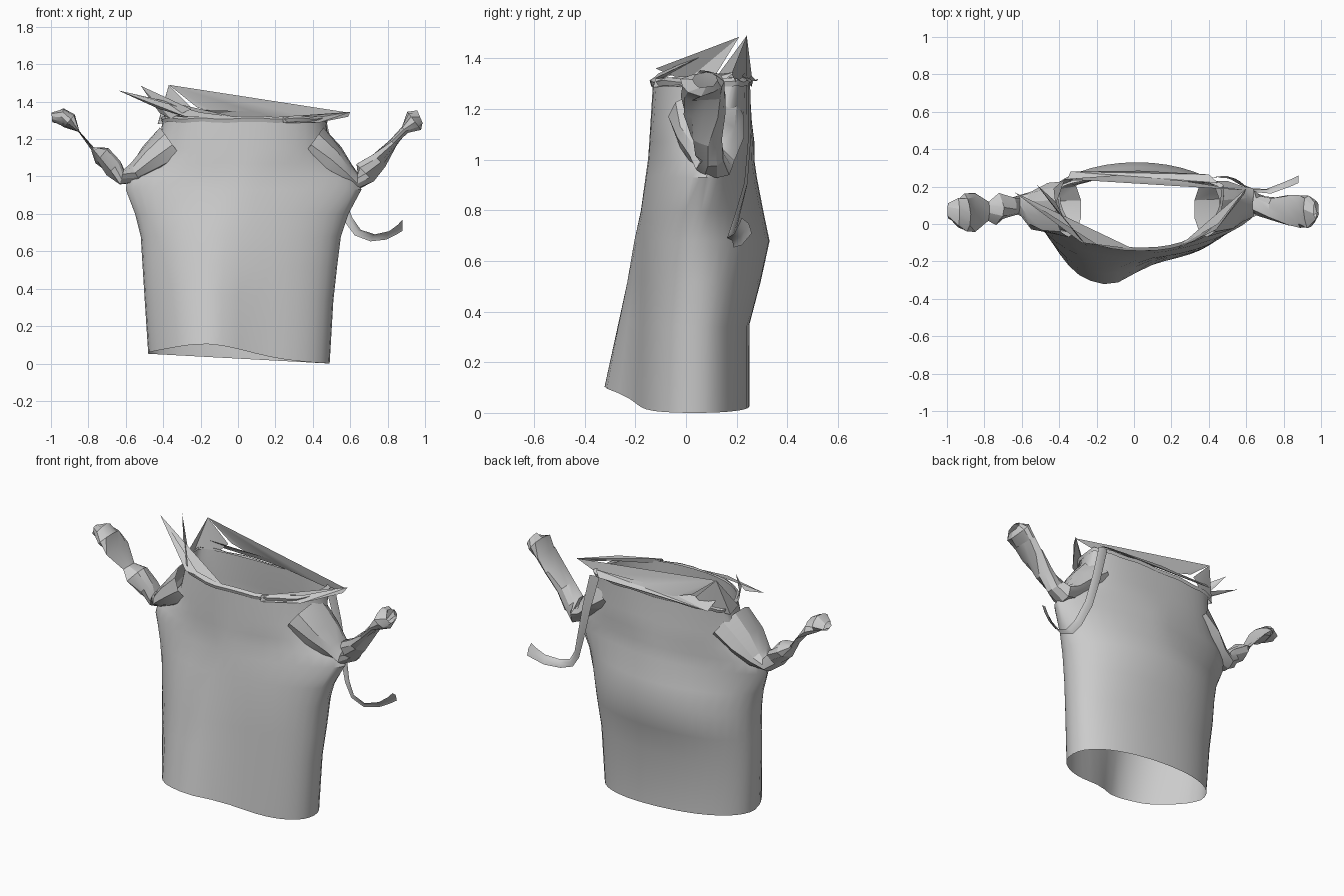
import bpy, math, random
from mathutils import Vector
random.seed(4)


def make(name, verts, faces, angle=35):
    me = bpy.data.meshes.new(name)
    me.from_pydata([tuple(v) for v in verts], [], faces)
    me.update()
    ob = bpy.data.objects.new(name, me)
    bpy.context.collection.objects.link(ob)
    bpy.ops.object.select_all(action='DESELECT')
    ob.select_set(True)
    bpy.context.view_layer.objects.active = ob
    bpy.ops.object.shade_smooth_by_angle(angle=math.radians(angle))
    return ob


def loft(name, rings, closed=True, angle=35):
    n = len(rings[0])
    m = n if closed else n - 1
    faces = [(k * n + i, k * n + (i + 1) % n, (k + 1) * n + (i + 1) % n, (k + 1) * n + i)
             for k in range(len(rings) - 1) for i in range(m)]
    return make(name, [v for r in rings for v in r], faces, angle)


def spow(v, p):
    return math.copysign(abs(v) ** p, v)


# Body: open cloth tube.  z, x left, x right, y front, y back, y of side seams, squareness
BODY = [
    (0.03, -0.48, 0.49, -0.20, 0.25, 0.03, 2.2),
    (0.35, -0.50, 0.51, -0.19, 0.25, 0.04, 2.2),
    (0.52, -0.51, 0.53, -0.185, 0.295, 0.05, 2.1),
    (0.68, -0.52, 0.55, -0.18, 0.33, 0.05, 2.0),
    (0.80, -0.55, 0.59, -0.17, 0.305, 0.06, 1.8),
    (0.93, -0.60, 0.66, -0.16, 0.28, 0.08, 1.6),
    (1.00, -0.59, 0.63, -0.15, 0.27, 0.10, 1.6),
    (1.07, -0.49, 0.55, -0.145, 0.27, 0.12, 1.9),
    (1.15, -0.43, 0.49, -0.14, 0.26, 0.14, 2.2),
    (1.31, -0.40, 0.47, -0.13, 0.25, 0.18, 2.3),
]


def body_ring(z, xl, xr, yf, yb, yc, e, n=40):
    ring = []
    low = max(0, 1 - z / 0.9)
    hem = max(0, 1 - z / 0.5)
    for i in range(n):
        a = 2 * math.pi * i / n
        c, s = spow(math.cos(a), 2 / e), spow(math.sin(a), 2 / e)
        x = (xl + xr) / 2 + (xr - xl) / 2 * c
        y = yc + (yb - yc if s > 0 else yc - yf) * s
        front = max(0, -s)
        dist = (x + 0.16) / (0.26 if x < -0.16 else 0.19)
        bulge = math.exp(-dist ** 4 if x < -0.16 else -dist ** 2)
        y -= 0.14 * low * bulge * front ** 0.6
        dz = 0.075 * math.exp(-((x + 0.17) / 0.3) ** 2) * front ** 0.7 - 0.028 * x / 0.49
        ring.append((x, y, z + hem * dz))
    return ring


body = loft("shirt_body", [body_ring(*r) for r in BODY])
low = min(v.co.z for v in body.data.vertices)
for v in body.data.vertices:
    v.co.z -= low * max(0, 1 - v.co.z)


# Crumpled sleeves.  x, y, z, half width in y, half thickness
RIGHT = [(0.39, 0.08, 1.17, 0.15, 0.12), (0.50, 0.09, 1.09, 0.14, 0.09),
         (0.58, 0.11, 1.02, 0.11, 0.06),
         (0.64, 0.12, 0.98, 0.08, 0.05), (0.68, 0.10, 1.02, 0.06, 0.07),
         (0.75, 0.08, 1.09, 0.06, 0.05), (0.83, 0.08, 1.18, 0.10, 0.025),
         (0.89, 0.07, 1.25, 0.10, 0.025), (0.94, 0.07, 1.30, 0.10, 0.06),
         (0.975, 0.07, 1.315, 0.05, 0.04)]
LEFT = [(-0.35, 0.08, 1.17, 0.15, 0.12), (-0.46, 0.08, 1.09, 0.14, 0.09),
        (-0.55, 0.09, 1.02, 0.11, 0.055),
        (-0.62, 0.10, 1.00, 0.06, 0.05), (-0.66, 0.09, 1.05, 0.06, 0.06),
        (-0.73, 0.08, 1.11, 0.08, 0.055), (-0.78, 0.07, 1.15, 0.06, 0.01),
        (-0.85, 0.06, 1.24, 0.11, 0.004), (-0.90, 0.06, 1.30, 0.10, 0.045),
        (-0.94, 0.06, 1.32, 0.08, 0.045), (-0.995, 0.07, 1.315, 0.04, 0.025)]


def sleeve(name, path, n=10):
    rings = []
    for k, (x, y, z, w, t) in enumerate(path):
        p, q = path[max(k - 1, 0)], path[min(k + 1, len(path) - 1)]
        d = Vector((q[0] - p[0], 0, q[2] - p[2])).normalized()
        nrm = Vector((-d.z, 0, d.x))
        ring = []
        for i in range(n):
            a = 2 * math.pi * i / n + 0.35 * max(0, k - 2)
            j = random.uniform(0.75, 1.1) if k > 1 else 1 - 0.1 * k * (i % 2)
            ring.append(Vector((x, y, z)) + Vector((0, w * math.cos(a) * j, 0))
                        + nrm * t * math.sin(a) * j)
        rings.append(ring)
    return loft(name, rings, True, 25)


sleeve("right_sleeve", RIGHT)
sleeve("left_sleeve", LEFT)

# Collar band around the neck opening
rim = []
for h, grow in ((1.29, 0.008), (1.31, 0.014), (1.322, -0.004)):
    rim.append([(x * (1 + grow * 2), y + (grow if y > 0.1 else -grow), h + 0.004 * math.sin(i * 1.7))
                for i, (x, y, z) in enumerate(body_ring(*BODY[-1]))])
loft("collar_band", rim)

# Loose pointed flaps of the collar, each a fan from its first point
FLAPS = {
    "back_collar_flap": [(-0.37, 0.24, 1.49), (-0.22, 0.25, 1.37), (-0.1, 0.26, 1.33),
                         (0.2, 0.24, 1.31), (0.46, 0.2, 1.30), (0.6, 0.18, 1.34)],
    "back_left_flap": [(-0.37, 0.24, 1.49), (-0.42, 0.10, 1.30), (-0.43, 0.19, 1.28),
                       (-0.3, 0.24, 1.30), (-0.24, 0.25, 1.36)],
    "front_left_spike": [(-0.64, 0.17, 1.46), (-0.42, 0.03, 1.36), (-0.28, -0.10, 1.32),
                         (0.0, -0.135, 1.315), (-0.2, -0.11, 1.34)],
    "middle_left_spike": [(-0.52, 0.21, 1.485), (-0.42, 0.12, 1.34), (-0.36, 0.0, 1.31), (-0.25, -0.12, 1.36)],
    "front_right_flap": [(0.6, 0.19, 1.345), (0.45, 0.0, 1.33), (0.24, -0.12, 1.32),
                         (0.24, -0.13, 1.285), (0.44, -0.03, 1.29), (0.59, 0.16, 1.32)],
    "rear_fold": [(-0.34, 0.28, 1.31), (0.03, 0.285, 1.32), (0.4, 0.265, 1.31),
                  (0.45, 0.22, 1.33), (0.0, 0.24, 1.35), (-0.36, 0.23, 1.36)],
}
for name, pts in FLAPS.items():
    make(name, pts, [(0, i, i + 1) for i in range(1, len(pts) - 1)], 20)

# Hanging strap: falls behind the right sleeve and curls outward
STRAP = [(0.44, 0.245, 1.30), (0.49, 0.25, 1.10), (0.54, 0.235, 0.90), (0.59, 0.20, 0.77),
         (0.64, 0.18, 0.70), (0.72, 0.175, 0.672), (0.80, 0.205, 0.685), (0.85, 0.225, 0.715),
         (0.88, 0.24, 0.74)]
rows = []
for k, p in enumerate(STRAP):
    f = k / (len(STRAP) - 1)
    w = Vector((0.032 * (1 - f), -0.02 * f, 0.03 * f))
    c = Vector(p)
    rows.append([c - w, c + Vector((0, 0.008, 0.008)), c + w])
loft("hanging_strap", rows, False, 50)
